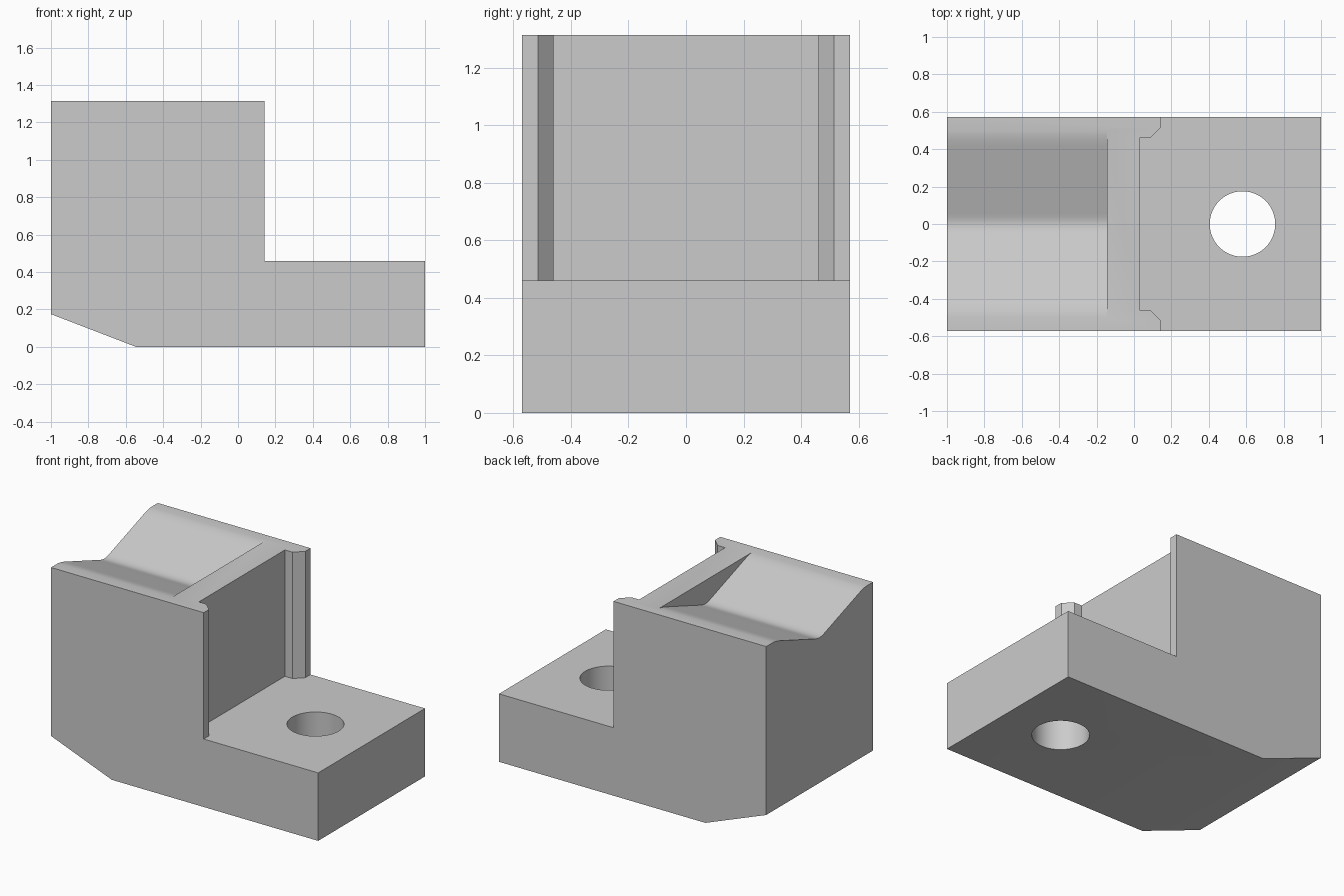
import bpy, bmesh, math
from mathutils import Vector

cube = bpy.data.objects.get("Cube")
if cube:
    bpy.data.objects.remove(cube, do_unlink=True)

# Single flat grey
grey = bpy.data.materials.new("plain_grey")
grey.use_nodes = True
colour = (0.6, 0.6, 0.6, 1)
grey.diffuse_color = colour
grey.node_tree.nodes["Principled BSDF"].inputs["Base Color"].default_value = colour


def prism(name, outline, offset):
    """Solid made by extruding a closed outline of 3D points along offset."""
    bm = bmesh.new()
    face = bm.faces.new([bm.verts.new(p) for p in outline])
    new = bmesh.ops.extrude_face_region(bm, geom=[face])["geom"]
    moved = [v for v in new if isinstance(v, bmesh.types.BMVert)]
    bmesh.ops.translate(bm, vec=Vector(offset), verts=moved)
    bmesh.ops.recalc_face_normals(bm, faces=bm.faces)
    mesh = bpy.data.meshes.new(name)
    bm.to_mesh(mesh)
    bm.free()
    mesh.materials.append(grey)
    obj = bpy.data.objects.new(name, mesh)
    bpy.context.collection.objects.link(obj)
    return obj


def mirrored(half):
    """Complete a half profile (u, v) across u = 0."""
    return half + [(-u, v) for u, v in reversed(half) if u > 0]


HALF, TOP, STEP = 0.571, 1.315, 0.46

# L-shaped block with a sloped lower back corner
side = [(-1, 0.175), (-0.545, 0), (1, 0), (1, STEP), (0.143, STEP), (0.143, TOP), (-1, TOP)]
block = prism("stepped_block", [(x, -HALF, z) for x, z in side], (0, 2 * HALF, 0))

# Shallow V groove with a rounded root and softened shoulders
groove_half = [(0.5, 0.1), (0.5, 0.0002), (0.475, -0.003), (0.445, -0.01), (0.415, -0.02),
               (0.06, -0.144), (0.04, -0.151), (0.02, -0.156), (0, -0.158)]
groove = prism("groove_cutter", [(-1.1, y, TOP + z) for y, z in mirrored(groove_half)],
               (0.955, 0, 0))

# Recess in the upright face with flared sides
recess_half = [(0.515, 0.3), (0.515, 0.143), (0.46, 0.086), (0.46, 0.029)]
recess = prism("recess_cutter", [(x, y, STEP) for y, x in mirrored(recess_half)], (0, 0, 1))

# Round bolt hole through the foot
turn = [2 * math.pi * i / 64 for i in range(64)]
hole = prism("hole_cutter", [(0.58 + 0.175 * math.cos(a), 0.175 * math.sin(a), -0.1)
                             for a in turn], (0, 0, 0.8))

for cutter in (groove, recess, hole):
    mod = block.modifiers.new(cutter.name, "BOOLEAN")
    mod.operation = "DIFFERENCE"
    mod.solver = "EXACT"
    mod.object = cutter

# Apply the cuts, then shade the curved walls smooth
bpy.context.view_layer.objects.active = block
block.select_set(True)
for mod in list(block.modifiers):
    bpy.ops.object.modifier_apply(modifier=mod.name)
for cutter in (groove, recess, hole):
    bpy.data.objects.remove(cutter, do_unlink=True)
bpy.ops.object.shade_smooth_by_angle(angle=math.radians(25))
